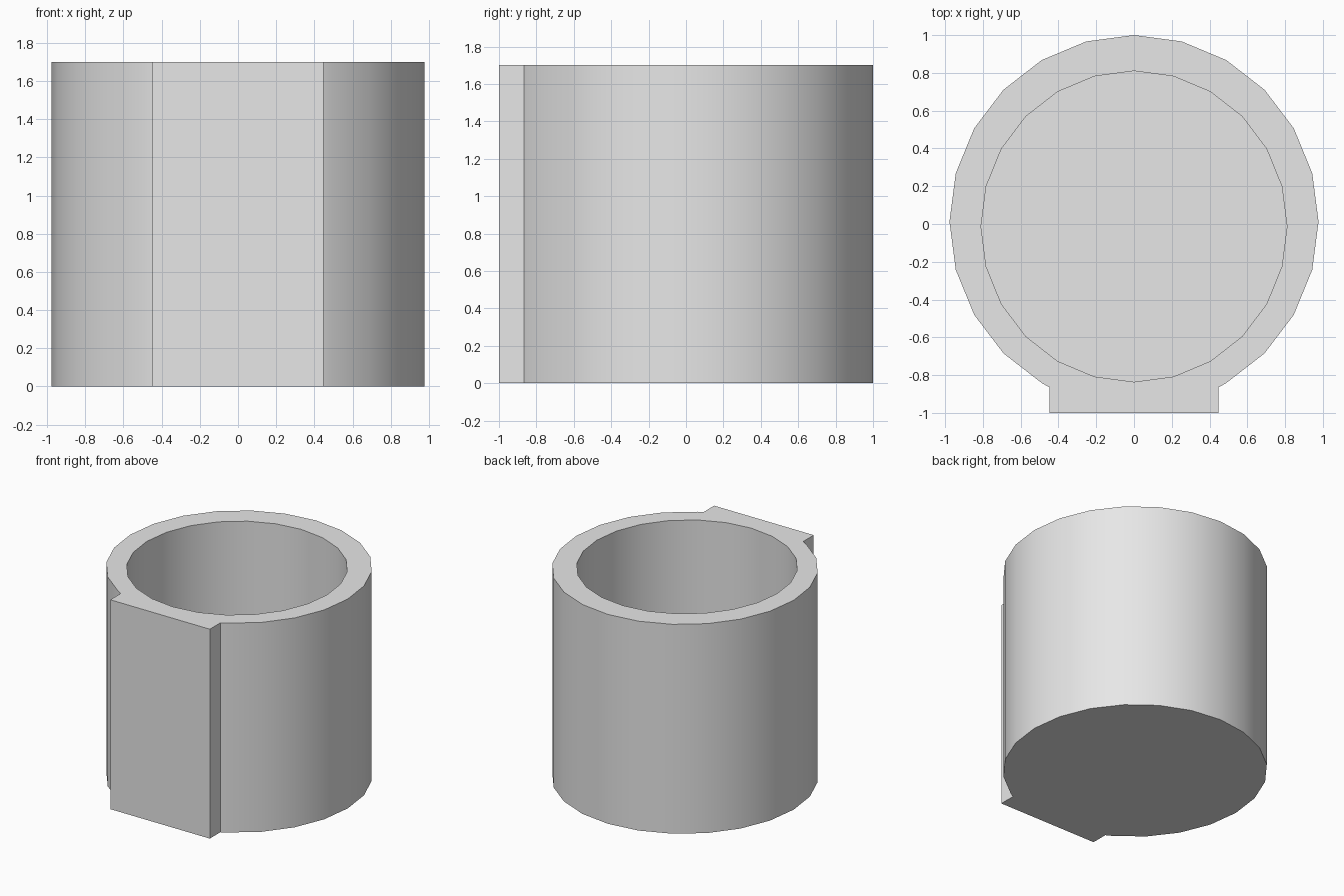
import bpy, bmesh, math

if "Cube" in bpy.data.objects:
    bpy.data.objects.remove(bpy.data.objects["Cube"])

HEIGHT, FLOOR, SIDES = 1.70, 0.17, 24

grey = bpy.data.materials.new("plain_grey")
grey.diffuse_color = (0.8, 0.8, 0.8, 1)
grey.use_nodes = True
grey.node_tree.nodes["Principled BSDF"].inputs["Base Color"].default_value = grey.diffuse_color


def oval(rx, ry, cy):
    """Points of an oval, counter-clockwise from the front (-y)."""
    steps = [2 * math.pi * i / SIDES for i in range(SIDES)]
    return [(rx * math.sin(a), cy - ry * math.cos(a)) for a in steps]


# Outer outline: oval with a flat rectangular pad replacing its front points
outer = oval(0.977, 0.987, 0.013)
pad = 0.447
outline = [(-pad, -0.865), (-pad, -1.0), (pad, -1.0), (pad, -0.865)] + outer[2:-1]
cavity = oval(0.81, 0.823, -0.013)

bm = bmesh.new()


def ring(points, z):
    verts = [bm.verts.new((x, y, z)) for x, y in points]
    edges = [bm.edges.new((v, verts[i - 1])) for i, v in enumerate(verts)]
    return verts, edges


def walls(low, high):
    for i in range(len(low)):
        bm.faces.new((low[i - 1], low[i], high[i], high[i - 1]))


# Outer wall and underside
base, _ = ring(outline, 0)
rim, rim_edges = ring(outline, HEIGHT)
walls(base, rim)
bm.faces.new(base[::-1])

# Cavity wall and floor
floor, _ = ring(cavity, FLOOR)
mouth, mouth_edges = ring(cavity, HEIGHT)
walls(floor[::-1], mouth[::-1])
bm.faces.new(floor)

# Flat rim between the two outlines
bmesh.ops.triangle_fill(bm, use_beauty=True, use_dissolve=False,
                        edges=rim_edges + mouth_edges, normal=(0, 0, 1))
bmesh.ops.recalc_face_normals(bm, faces=bm.faces)

mesh = bpy.data.meshes.new("round_cup")
bm.to_mesh(mesh)
bm.free()
mesh.materials.append(grey)
cup = bpy.data.objects.new("round_cup_with_flat_pad", mesh)
bpy.context.collection.objects.link(cup)

# Smooth curved walls, crisp rim and pad edges
bpy.context.view_layer.objects.active = cup
cup.select_set(True)
bpy.ops.object.shade_smooth_by_angle(angle=math.radians(30))
